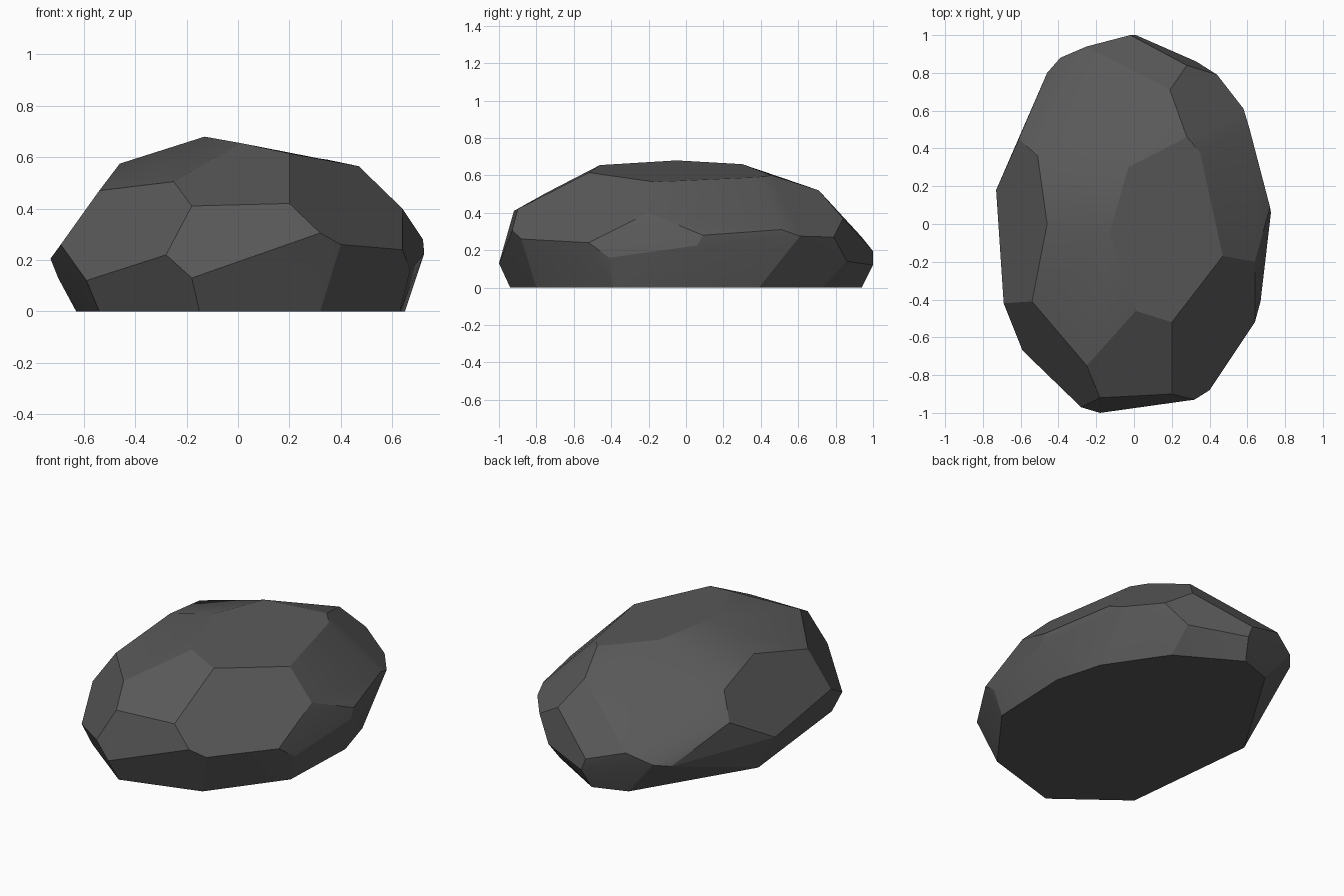
import bpy, bmesh, math
from mathutils import Vector

cube = bpy.data.objects.get("Cube")
if cube:
    bpy.data.objects.remove(cube, do_unlink=True)


def make_material(name, colour):
    material = bpy.data.materials.new(name)
    material.use_nodes = True
    material.diffuse_color = colour
    shader = material.node_tree.nodes["Principled BSDF"]
    shader.inputs["Base Color"].default_value = colour
    shader.inputs["Roughness"].default_value = 0.9
    return material


# Ground outline of the boulder, all at height zero
ground_outline = [
    (-.15, -.94), (.32, -.80), (.63, -.39), (.65, .11), (.57, .39),
    (.34, .73), (-.02, .94), (-.22, .87), (-.63, .20), (-.54, -.64),
]

# Bulging waist: the widest corners all round
waist_corners = [
    (-.18, -1, .13), (-.28, -.97, .22), (.32, -.93, .305), (.40, -.88, .26),
    (.64, -.52, .24), (.67, -.41, .16), (.72, .09, .28), (.725, .06, .225),
    (.61, .51, .31), (.58, .61, .275), (.44, .79, .27), (.33, .86, .14),
    (.01, 1, .12), (-.02, 1, .195), (-.25, .94, .27), (-.39, .88, .21),
    (-.46, .80, .19), (-.73, .18, .205), (-.70, .18, .13),
    (-.69, -.42, .26), (-.59, -.67, .12),
]

# Shoulder: corners where the flanks turn into the top
shoulder_corners = [
    (-.18, -.92, .41), (.20, -.90, .42), (.64, -.20, .40), (.28, .84, .37),
    (-.61, .45, .365), (-.51, .36, .505), (-.54, -.41, .47), (-.25, -.75, .505),
]

# Crown: the broad, gently sloping top facets
crown_corners = [
    (.20, -.52, .615), (.47, -.17, .565), (.35, .38, .59), (.28, .46, .60),
    (.19, .71, .52), (-.03, .30, .66), (-.13, -.05, .68), (.01, -.46, .655),
    (-.46, 0, .575),
]


def build_faceted_stone(name, corners, material):
    """Wrap the corners in a convex skin and merge nearly flat facets."""
    bm = bmesh.new()
    for corner in corners:
        bm.verts.new(Vector(corner))
    hull = bmesh.ops.convex_hull(bm, input=bm.verts)
    unused = {v for v in hull["geom_interior"] + hull["geom_unused"]
              if isinstance(v, bmesh.types.BMVert)}
    bmesh.ops.delete(bm, geom=list(unused), context="VERTS")
    bmesh.ops.dissolve_limit(bm, angle_limit=math.radians(4),
                             verts=bm.verts, edges=bm.edges)
    bmesh.ops.recalc_face_normals(bm, faces=bm.faces)
    mesh = bpy.data.meshes.new(name)
    bm.to_mesh(mesh)
    bm.free()
    mesh.materials.append(material)
    stone = bpy.data.objects.new(name, mesh)
    bpy.context.collection.objects.link(stone)
    return stone


# Boulder
dark_stone = make_material("dark_grey_stone", (.1, .1, .1, 1))
base_corners = [(x, y, 0) for x, y in ground_outline]
boulder = build_faceted_stone(
    "boulder", base_corners + waist_corners + shoulder_corners + crown_corners,
    dark_stone)

# Soft shading over shallow bends, crisp lines on strong ones
bpy.ops.object.select_all(action="DESELECT")
boulder.select_set(True)
bpy.context.view_layer.objects.active = boulder
bpy.ops.object.shade_smooth_by_angle(angle=math.radians(20))
